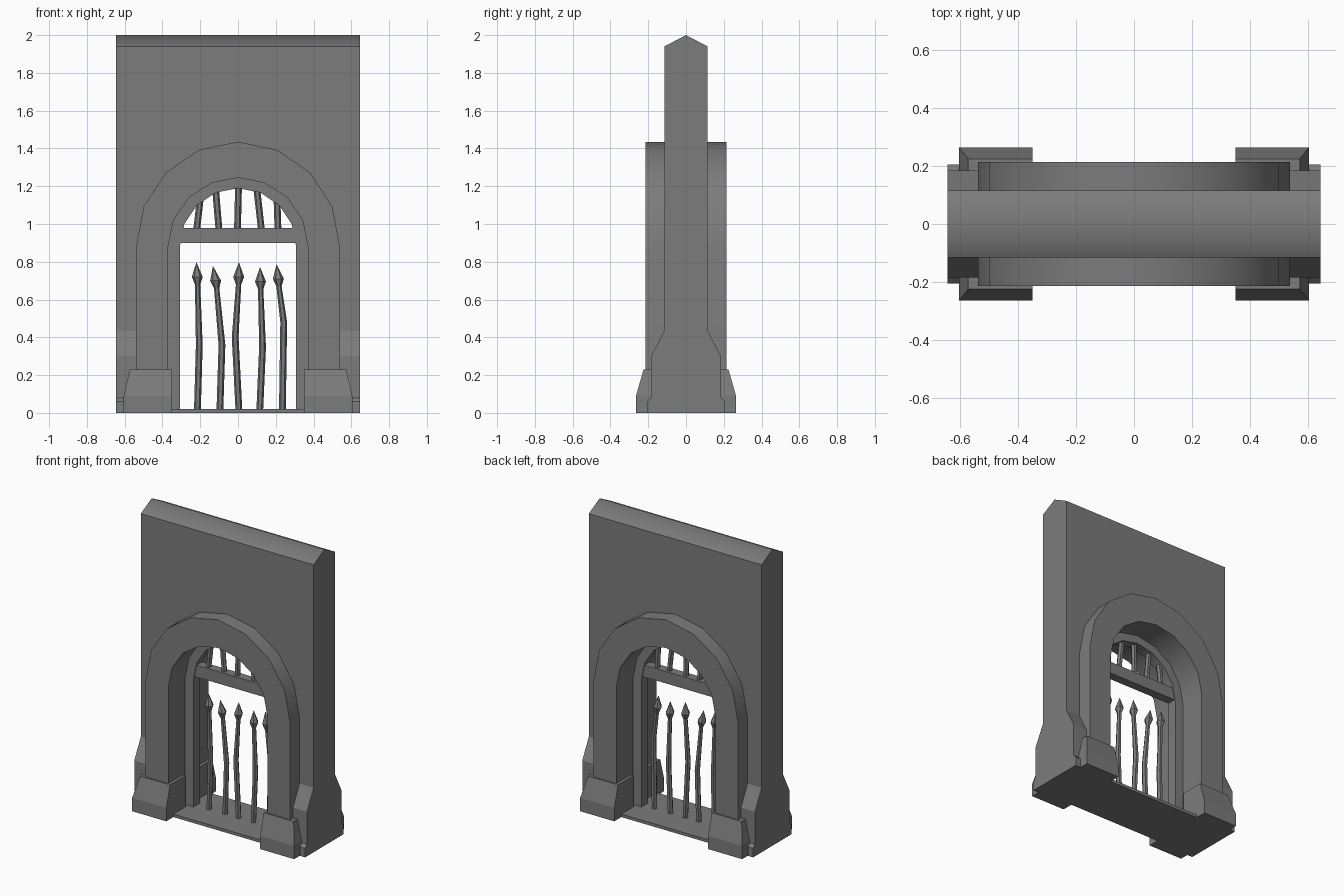
import bpy, bmesh, math
from mathutils import Vector

cube = bpy.data.objects.get("Cube")
if cube:
    bpy.data.objects.remove(cube, do_unlink=True)

stone = bpy.data.materials.new("grey_stone")
stone.use_nodes = True
GREY = (0.2, 0.2, 0.2, 1)
stone.diffuse_color = GREY
stone.node_tree.nodes["Principled BSDF"].inputs["Base Color"].default_value = GREY


def finish(name, bm):
    bmesh.ops.recalc_face_normals(bm, faces=bm.faces)
    mesh = bpy.data.meshes.new(name)
    bm.to_mesh(mesh)
    bm.free()
    mesh.materials.append(stone)
    obj = bpy.data.objects.new(name, mesh)
    bpy.context.collection.objects.link(obj)
    return obj


def activate(obj):
    bpy.ops.object.select_all(action="DESELECT")
    obj.select_set(True)
    bpy.context.view_layer.objects.active = obj


def extrude(name, points, offset):
    """Solid made by pushing a flat outline along an offset."""
    bm = bmesh.new()
    face = bm.faces.new([bm.verts.new(p) for p in points])
    moved = bmesh.ops.extrude_face_region(bm, geom=[face])["geom"]
    bmesh.ops.translate(bm, vec=offset, verts=[v for v in moved if isinstance(v, bmesh.types.BMVert)])
    # keep the starting cap so the solid is closed
    if not face.is_valid or len(bm.faces) < len(points) + 2:
        bmesh.ops.holes_fill(bm, edges=bm.edges)
    return finish(name, bm)


def box(name, x, y, z):
    return extrude(name, [(x[0], y[0], z[0]), (x[1], y[0], z[0]), (x[1], y[1], z[0]), (x[0], y[1], z[0])],
                   (0, 0, z[1] - z[0]))


SPRING = 0.88


def arch_line(rx, rz, foot):
    """Round-headed outline from the left foot to the right foot."""
    head = [(-rx * math.cos(math.pi * i / 8), SPRING + rz * math.sin(math.pi * i / 8)) for i in range(9)]
    return [(-rx, foot)] + head + [(rx, foot)]


def arch_ring(name, outer, inner, depth):
    line = arch_line(*outer, 0) + arch_line(*inner, 0)[::-1]
    obj = extrude(name, [(x, -depth, z) for x, z in line], (0, 2 * depth, 0))
    activate(obj)
    bpy.ops.object.shade_smooth_by_angle(angle=math.radians(30))
    return obj


# Wall: spreading foot and ridged top, with an opening cut through
half = [(0.205, 0), (0.205, 0.06), (0.185, 0.08), (0.185, 0.3), (0.115, 0.435), (0.115, 1.94)]
profile = half + [(0, 2)] + [(-y, z) for y, z in reversed(half)]
wall = extrude("wall", [(-0.645, y, z) for y, z in profile], (1.29, 0, 0))
cutter = extrude("opening_cutter", [(x, -0.5, z) for x, z in arch_line(0.45, 0.45, -0.1)], (0, 1, 0))
cutter.hide_render = True
cut = wall.modifiers.new("opening", "BOOLEAN")
cut.operation = "DIFFERENCE"
cut.object = cutter
activate(wall)
bpy.ops.object.modifier_apply(modifier=cut.name)
bpy.data.objects.remove(cutter, do_unlink=True)
for p in wall.data.polygons:  # soft ridge along the top
    p.use_smooth = p.center.z > 1.95 and p.normal.z > 0.5

# Archway surround, recessed gate frame and threshold
arch_ring("arch_surround", (0.54, 0.555), (0.37, 0.365), 0.215)
arch_ring("gate_frame", (0.39, 0.385), (0.308, 0.31), 0.035)
box("threshold", (-0.45, 0.45), (-0.19, 0.19), (0, 0.02))
box("crossbar", (-0.32, 0.32), (-0.03, 0.03), (0.9, 0.98))


# Tapered plinth blocks at each foot of the arch, front and back
def plinth(name, sx, sy):
    bm = bmesh.new()
    rings = []
    for x, y, z in ((0.605, 0.265, 0), (0.605, 0.265, 0.09), (0.573, 0.225, 0.23)):
        corners = ((0.35, 0.06), (x, 0.06), (x, y), (0.35, y))
        rings.append([bm.verts.new((sx * a, sy * b, z)) for a, b in corners])
    for low, high in zip(rings, rings[1:]):
        for i in range(4):
            j = (i + 1) % 4
            bm.faces.new((low[i], low[j], high[j], high[i]))
    bm.faces.new(rings[0])
    bm.faces.new(rings[-1])
    finish(name, bm)


for sx, side in ((1, "left"), (-1, "right")):
    for sy, end in ((-1, "front"), (1, "back")):
        plinth(f"{end}_{side}_plinth", sx, sy)


def rod(name, stations, sides=6):
    """Faceted rod through (x, z, radius) stations."""
    bm = bmesh.new()
    rings = []
    for x, z, r in stations:
        turn = [2 * math.pi * i / sides for i in range(sides)]
        rings.append([bm.verts.new(Vector((x + r * math.cos(a), r * math.sin(a), z))) for a in turn])
    for low, high in zip(rings, rings[1:]):
        for i in range(sides):
            j = (i + 1) % sides
            bm.faces.new((low[i], low[j], high[j], high[i]))
    bm.faces.new(rings[0])
    bm.faces.new(rings[-1])
    finish(name, bm)


# Bent spear bars: foot x, bend x, bend z, neck x, tip x, tip z
spears = [(-0.215, -0.205, 0.36, -0.214, -0.22, 0.795), (-0.096, -0.085, 0.36, -0.113, -0.132, 0.775),
          (0.005, -0.015, 0.4, 0.003, 0.005, 0.795), (0.115, 0.13, 0.35, 0.12, 0.117, 0.77),
          (0.235, 0.242, 0.48, 0.217, 0.205, 0.785)]
for n, (foot, bend, bz, neck, tip, tz) in enumerate(spears, 1):
    head = neck + (tip - neck) * 0.3
    rod(f"spear_bar_{n}", [(foot, 0.01, 0.018), (bend, bz, 0.018), (neck, tz - 0.115, 0.014),
                           (head, tz - 0.075, 0.029), (tip, tz, 0.001)])

# Short broken bars above the crossbar: foot x, head x, head z
for n, (foot, head, z) in enumerate([(-0.22, -0.198, 1.15), (-0.1, -0.12, 1.2), (-0.003, 0.003, 1.21),
                                     (0.125, 0.098, 1.2), (0.212, 0.206, 1.14)], 1):
    rod(f"upper_bar_{n}", [(foot, 0.96, 0.018), (head, z, 0.018)])
